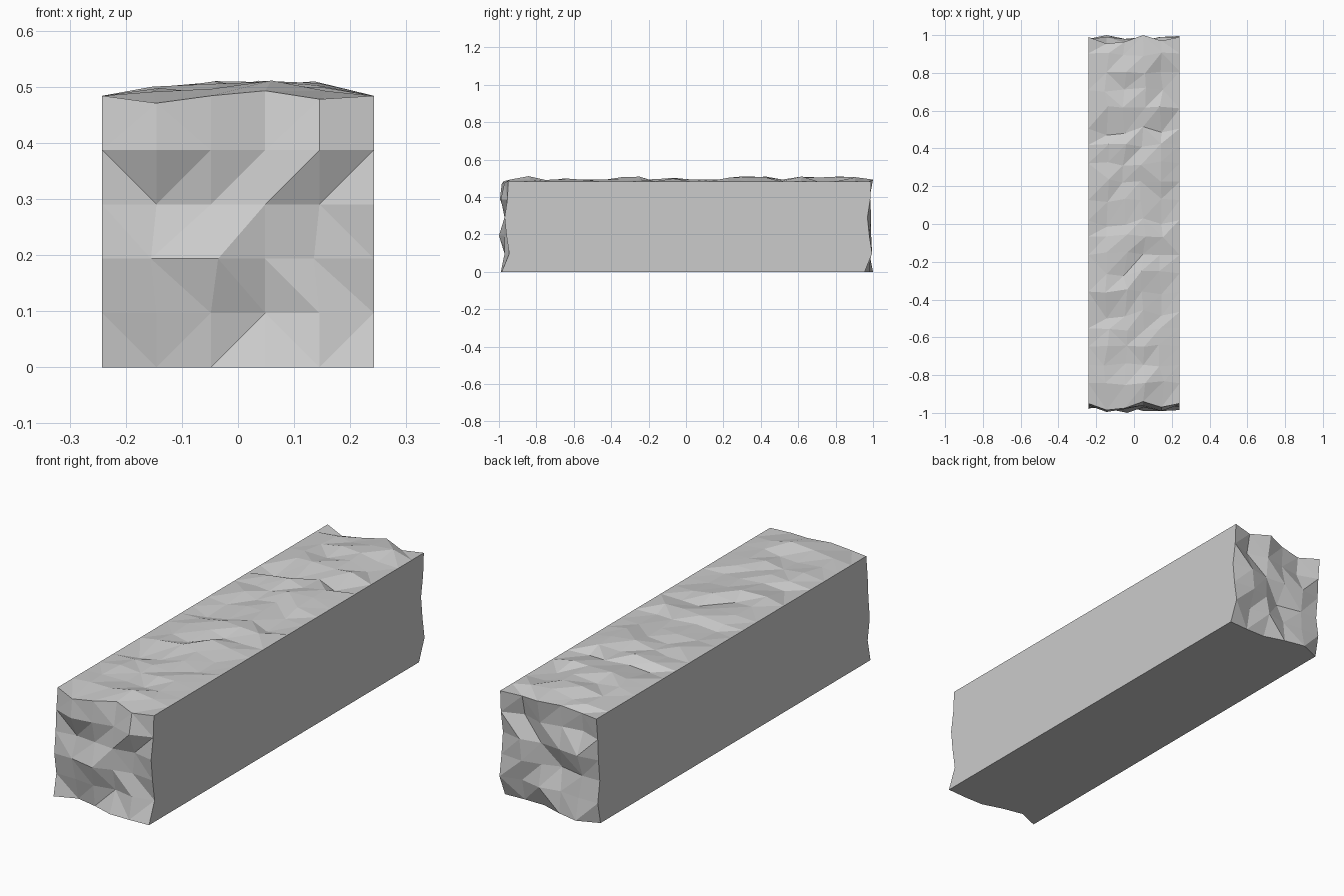
import bpy
import bmesh
import random

if "Cube" in bpy.data.objects:
    bpy.data.objects.remove(bpy.data.objects["Cube"], do_unlink=True)

random.seed(12)
N = 5
WIDTH = 0.484
STEP = WIDTH / N
PITCH = 0.485
FRONT = -0.94

# Forward relief of the broken end, in hundredths, rows from top to bottom
RELIEF = [
    [1, 4.5, 3.5, 0, 3, 1],
    [2, 5.5, 4, 2, 5, 1.5],
    [2.5, 1, 2, 3, 1, 3],
    [3.5, 3.5, 6, 3, 1, 2],
    [2, 2, 3, 1, 3, 0.5],
    [4, 0, 2, 5, 5, 4.5],
]
# Diagonal direction in each cell of the broken end
DIAGONALS = ["/LL/L", "L////", "L//LL", "/LLLL", "L//L/"]
# Height change along the top rim of the end, and sideways shifts of a few points
RIM = [0, -0.013, 0, 0.009, -0.006, 0]
SHIFT = {(1, 2): -0.01, (2, 2): 0.013, (4, 2): -0.01}

stone = bpy.data.materials.new("stone grey")
stone.use_nodes = True
grey = (0.6, 0.6, 0.6, 1)
stone.diffuse_color = grey
stone.node_tree.nodes["Principled BSDF"].inputs["Base Color"].default_value = grey


def position(i, j, k, start):
    """Place one lattice point of a block, with broken ends and a rough top."""
    x = (i / N - 0.5) * WIDTH
    y = start + j * PITCH / N
    z = k * STEP
    if j in (0, N):
        x += SHIFT.get((i, k), 0)
        y -= RELIEF[N - k][i] / 100
        if k == N:
            z += RIM[i]
    elif k == N and 0 < i < N:
        x += random.uniform(-0.015, 0.015)
        y += random.uniform(-0.015, 0.015)
        z += random.uniform(-0.004, 0.028)
    return x, y, z


def build_block(name, start):
    bm = bmesh.new()
    points = {}

    def vert(key):
        if key not in points:
            points[key] = bm.verts.new(position(*key, start))
        return points[key]

    def cell(corners, split=None):
        a, b, c, d = [vert(key) for key in corners]
        if split == "/":
            bm.faces.new((a, b, c))
            bm.faces.new((a, c, d))
        elif split == "L":
            bm.faces.new((a, b, d))
            bm.faces.new((b, c, d))
        else:
            bm.faces.new((a, b, c, d))

    for u in range(N):
        for v in range(N):
            square = [(u, v), (u + 1, v), (u + 1, v + 1), (u, v + 1)]
            for j in (0, N):    # broken ends
                cell([(a, j, b) for a, b in square], DIAGONALS[N - 1 - v][u])
            for i in (0, N):    # flat sides
                cell([(i, a, b) for a, b in square])
            cell([(a, b, 0) for a, b in square])    # flat underside
            cell([(a, b, N) for a, b in square], random.choice("///L"))    # rough top

    bmesh.ops.recalc_face_normals(bm, faces=bm.faces)
    mesh = bpy.data.meshes.new(name)
    bm.to_mesh(mesh)
    bm.free()
    mesh.materials.append(stone)
    block = bpy.data.objects.new(name, mesh)
    bpy.context.collection.objects.link(block)


# Row of four matching blocks
for n in range(4):
    build_block(f"stone_block_{n + 1}", FRONT + n * PITCH)
